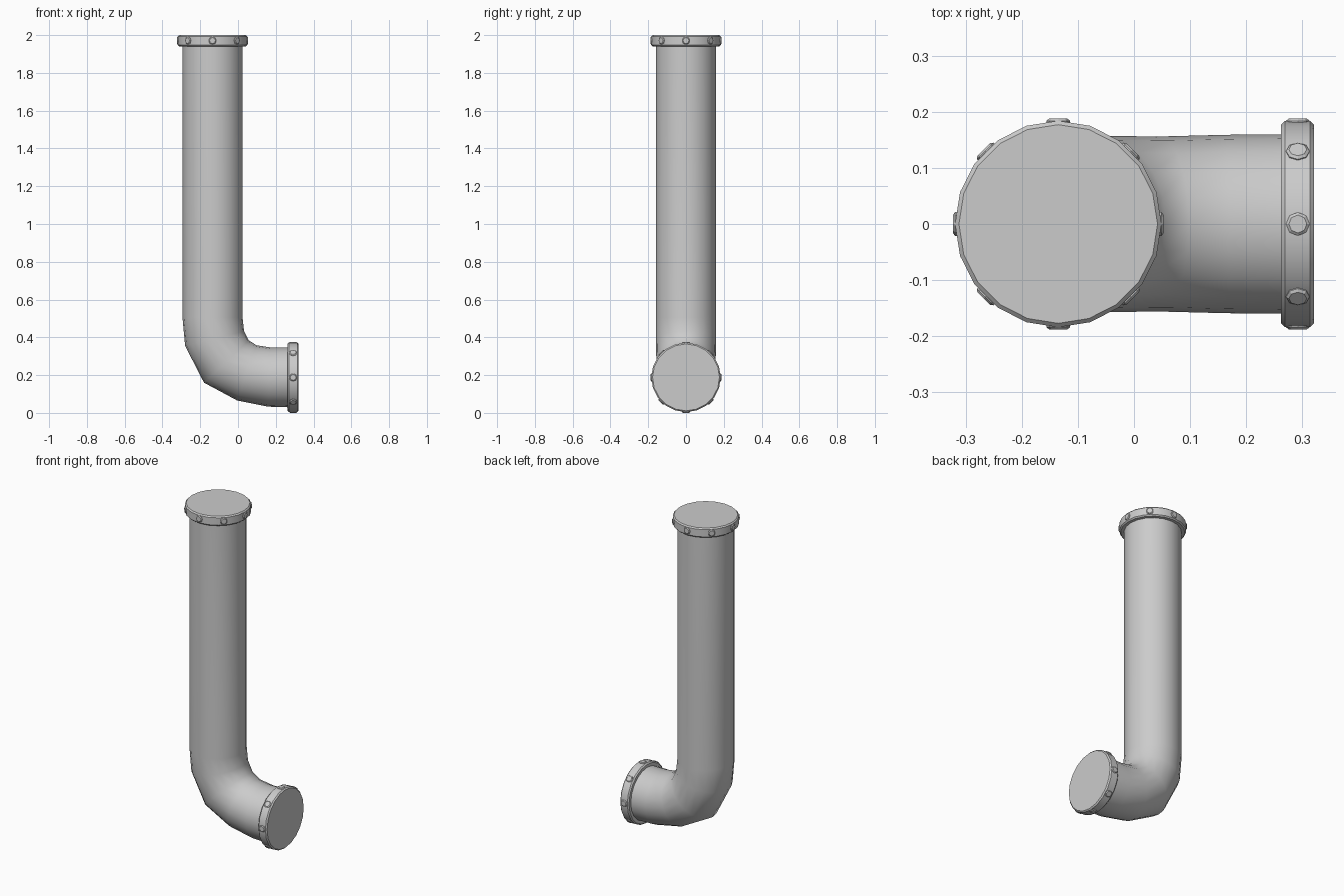
import bpy, bmesh
from math import sin, cos, pi
from mathutils import Vector as V, Matrix

if "Cube" in bpy.data.objects:
    bpy.data.objects.remove(bpy.data.objects["Cube"])

SIDES = 20
PX, PZ, R = -0.135, 0.188, 0.159   # riser axis x, outlet axis z, pipe radius


def finish(name, bm, angle):
    bmesh.ops.recalc_face_normals(bm, faces=bm.faces)
    me = bpy.data.meshes.new(name)
    bm.to_mesh(me)
    bm.free()
    ob = bpy.data.objects.new(name, me)
    bpy.context.collection.objects.link(ob)
    bpy.ops.object.select_all(action='DESELECT')
    ob.select_set(True)
    bpy.context.view_layer.objects.active = ob
    bpy.ops.object.shade_smooth_by_angle(angle=angle)
    return ob


def loft(bm, rings, n):
    """Skin rings given as (centre, half axis u, half axis v) and cap the ends."""
    loops = [[bm.verts.new(c + u * cos(2 * pi * i / n) + v * sin(2 * pi * i / n))
              for i in range(n)] for c, u, v in rings]
    for a, b in zip(loops, loops[1:]):
        for i in range(n):
            j = (i + 1) % n
            bm.faces.new((a[i], a[j], b[j], b[i]))
    bm.faces.new(loops[0])
    bm.faces.new(loops[-1])


# Pipe: outer and inner bend points in the xz plane, plus half width in y
sections = [
    ((PX - R, 1.96), (PX + R, 1.96), R),
    ((PX - R, 0.505), (PX + R, 0.505), R),
    ((-0.280, 0.355), (0.032, 0.432), 0.159),
    ((-0.180, 0.160), (0.057, 0.384), 0.157),
    ((-0.005, 0.066), (0.098, 0.358), 0.156),
    ((0.160, PZ - 0.155), (0.170, PZ + R), 0.159),
    ((0.285, PZ - R), (0.285, PZ + R), 0.160),
]
bm = bmesh.new()
rings = []
for o, i, w in sections:
    a, b = V((o[0], 0, o[1])), V((i[0], 0, i[1]))
    rings.append(((a + b) / 2, (b - a) / 2, V((0, w, 0))))
loft(bm, rings, SIDES)
finish("bent_pipe", bm, 1.0)


# End flanges: chamfered disc with eight bolts around its rim
def flange(name, matrix):
    bm = bmesh.new()
    loft(bm, [(V((0, 0, z)), V((r, 0, 0)), V((0, r, 0)))
              for z, r in ((0, 0.177), (0.007, 0.184), (0.052, 0.184), (0.059, 0.177))], SIDES)
    bm.transform(matrix)
    finish(name, bm, 0.5)
    bm = bmesh.new()
    for k in range(8):
        t = k * pi / 4
        d, s = V((cos(t), sin(t), 0)), V((-sin(t), cos(t), 0))
        loft(bm, [(d * h + V((0, 0, 0.03)), s * r, V((0, 0, r)))
                  for h, r in ((0.165, 0.021), (0.184, 0.021), (0.188, 0.016))], 8)
    bm.transform(matrix)
    finish(name + "_bolts", bm, 0.4)


flange("top_flange", Matrix.Translation((PX, 0, 1.941)))
flange("outlet_flange", Matrix.Translation((0.262, 0, PZ)) @ Matrix.Rotation(pi / 2, 4, 'Y'))
